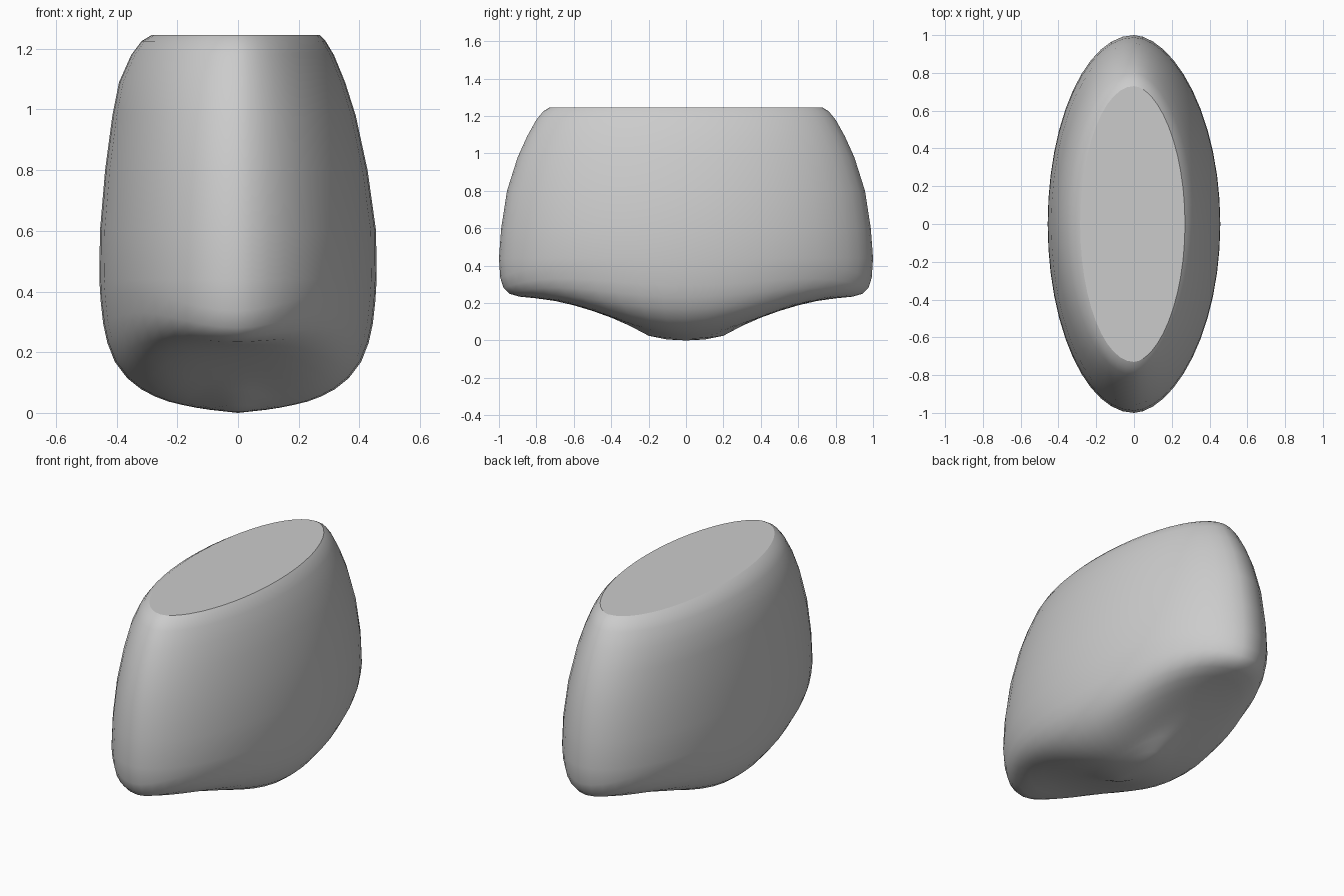
import bpy, bmesh, math

if "Cube" in bpy.data.objects:
    bpy.data.objects.remove(bpy.data.objects["Cube"], do_unlink=True)

grey = bpy.data.materials.new("plain grey")
grey.use_nodes = True
colour = (0.6, 0.6, 0.6, 1)
grey.diffuse_color = colour
grey.node_tree.nodes["Principled BSDF"].inputs["Base Color"].default_value = colour

SEGMENTS = 48
HALF_X, HALF_Y = 0.456, 1.0
HOLLOW = 0.045      # lift of the underside between the axes
LEFT_TAPER = 1.12   # the left flank is a little flatter than an ellipse

# Underside: ring scale, height towards the sides, height towards front and back
underside = [
    (0.1, 0.005, 0.005), (0.2, 0.01, 0.025), (0.3, 0.017, 0.078),
    (0.4, 0.026, 0.122), (0.5, 0.037, 0.158), (0.6, 0.054, 0.188),
    (0.7, 0.078, 0.211), (0.8, 0.114, 0.225), (0.89, 0.168, 0.234),
    (0.945, 0.232, 0.25), (0.975, 0.295, 0.28), (0.993, 0.37, 0.335),
]
# Wall: half width on the right and left, half depth, height
wall = [
    (0.457, 0.457, 1.0, 0.44), (0.455, 0.455, 0.988, 0.6),
    (0.438, 0.427, 0.957, 0.8), (0.414, 0.388, 0.9, 0.98),
    (0.392, 0.353, 0.85, 1.09), (0.352, 0.316, 0.8, 1.18),
    (0.318, 0.289, 0.763, 1.225), (0.285, 0.27, 0.73, 1.245),
]
rings = [(s * HALF_X, s * HALF_X, s * HALF_Y, zx, zy, HOLLOW * s * s)
         for s, zx, zy in underside]
rings += [(r, l, b, z, z, 0) for r, l, b, z in wall]

# Loft the body through the rings
bm = bmesh.new()
loops = []
for right, left, depth, z_side, z_end, lift in rings:
    loop = []
    for i in range(SEGMENTS):
        t = math.tau * i / SEGMENTS
        c, s = math.cos(t), math.sin(t)
        x = left * c ** LEFT_TAPER if c > 0 else right * c
        z = z_side * c * c + z_end * s * s + lift * math.sin(2 * t) ** 2
        loop.append(bm.verts.new((x, depth * s, z)))
    loops.append(loop)
for low, high in zip(loops, loops[1:]):
    for i in range(SEGMENTS):
        j = (i + 1) % SEGMENTS
        bm.faces.new((low[i], low[j], high[j], high[i]))

# Close the bottom with a fan and the top with a flat cap
tip = bm.verts.new((0, 0, 0))
for i in range(SEGMENTS):
    bm.faces.new((tip, loops[0][(i + 1) % SEGMENTS], loops[0][i]))
cap = bm.faces.new(loops[-1])
for face in bm.faces:
    face.smooth = face is not cap
for edge in cap.edges:
    edge.smooth = False
bmesh.ops.recalc_face_normals(bm, faces=bm.faces)

mesh = bpy.data.meshes.new("rounded_body")
bm.to_mesh(mesh)
bm.free()
mesh.materials.append(grey)
body = bpy.data.objects.new("rounded_body", mesh)
bpy.context.collection.objects.link(body)
